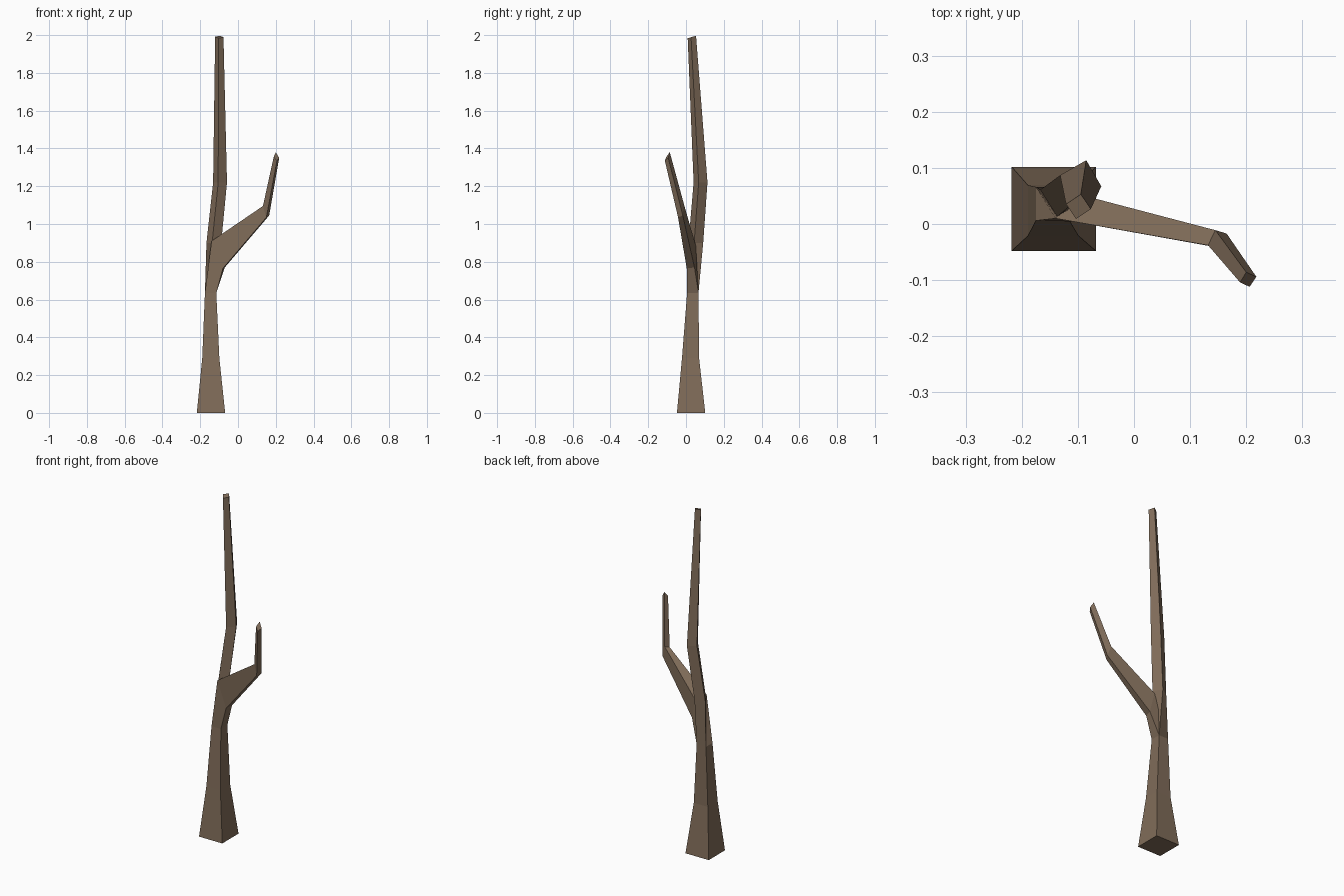
import bpy, math

if "Cube" in bpy.data.objects:
    bpy.data.objects.remove(bpy.data.objects["Cube"])

bark = bpy.data.materials.new("brown_bark")
bark.diffuse_color = (0.215, 0.15, 0.1, 1)
bark.use_nodes = True
bark.node_tree.nodes["Principled BSDF"].inputs["Base Color"].default_value = bark.diffuse_color


def square(cx, cy, z, r, twist=0, tilt=0):
    """Four-cornered section, corner order: front-left, front-right, back-right, back-left."""
    pts = []
    for k in range(4):
        a = math.radians(225 + 90 * k + twist)
        x, y = r * math.cos(a), r * math.sin(a)
        pts.append((cx + x, cy + y, z + tilt * y))
    return pts


def loft(name, rings, cap_start=False, cap_end=False):
    """Skin consecutive four-sided sections with flat quads."""
    verts = [p for ring in rings for p in ring]
    faces = []
    for i in range(len(rings) - 1):
        for k in range(4):
            a, b = 4 * i + k, 4 * i + (k + 1) % 4
            faces.append((a, b, b + 4, a + 4))
    if cap_start:
        faces.append((3, 2, 1, 0))
    if cap_end:
        n = len(verts)
        faces.append((n - 4, n - 3, n - 2, n - 1))
    mesh = bpy.data.meshes.new(name)
    mesh.from_pydata(verts, [], faces)
    mesh.materials.append(bark)
    mesh.update()
    obj = bpy.data.objects.new(name, mesh)
    bpy.context.collection.objects.link(obj)
    return obj


# Flared trunk up to the fork
fork = square(-0.145, 0.036, 0.635, 0.0425)
loft("trunk", [square(-0.143, 0.027, 0, 0.106),
               square(-0.144, 0.024, 0.29, 0.064),
               fork], cap_start=True)

# Tall main stem, twisting as it rises
loft("main_stem", [fork,
                   square(-0.128, 0.052, 0.9, 0.040, 32),
                   square(-0.095, 0.077, 1.22, 0.038, 30),
                   square(-0.099, 0.031, 1.99, 0.0225, 34, 0.3)], cap_end=True)

# Side branch: sections ordered front-upper, front-lower, back-lower, back-upper
loft("side_branch", [fork,
                     [(-0.14, 0.010, 0.91), (-0.08, 0.004, 0.765),
                      (-0.07, 0.045, 0.77), (-0.095, 0.052, 0.885)],
                     [(0.132, -0.038, 1.095), (0.15, -0.042, 1.035),
                      (0.165, -0.017, 1.045), (0.145, -0.011, 1.105)],
                     [(0.189, -0.104, 1.355), (0.206, -0.112, 1.335),
                      (0.218, -0.094, 1.35), (0.2, -0.086, 1.38)]], cap_end=True)
